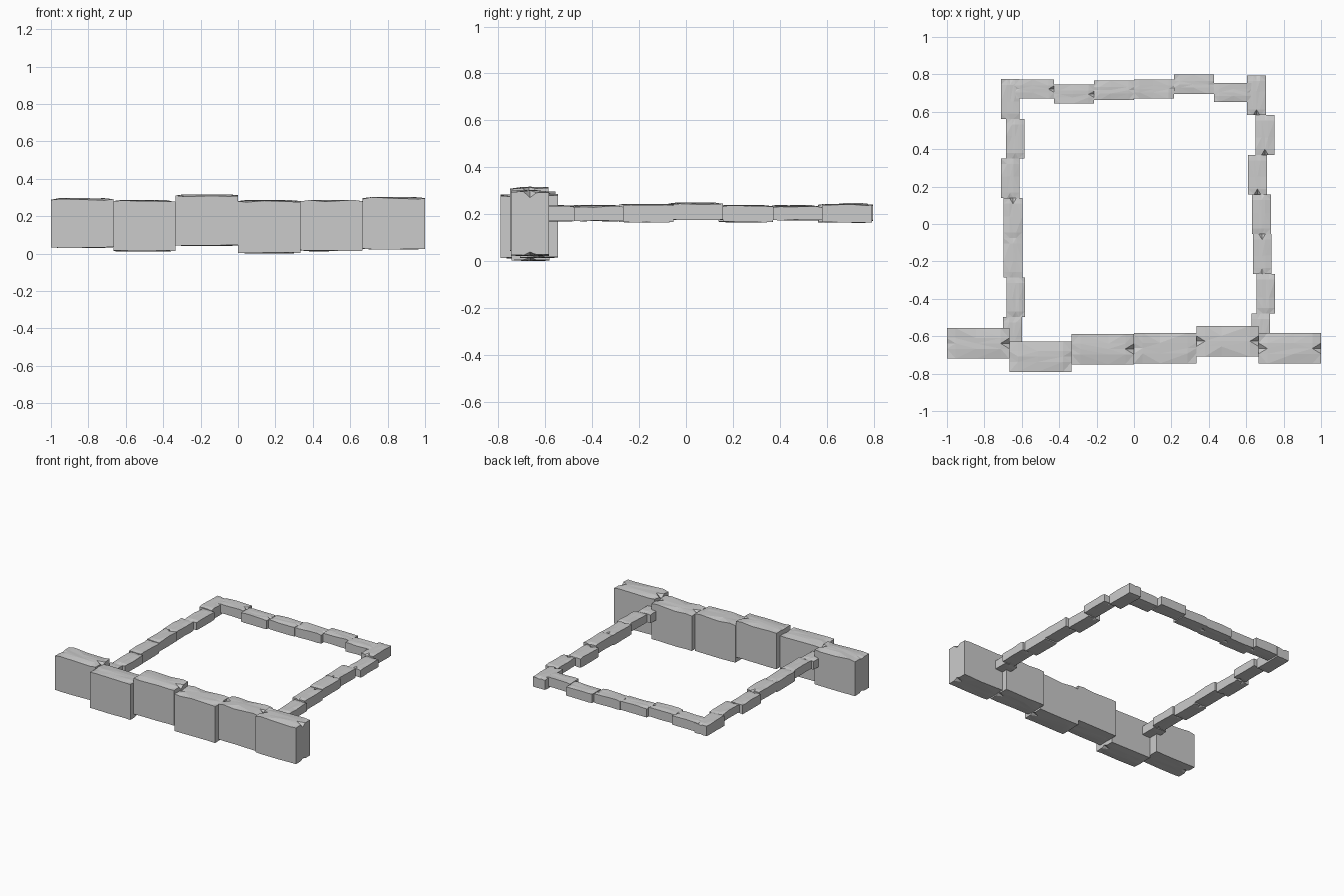
import bpy, bmesh, random
from mathutils import Vector

if "Cube" in bpy.data.objects:
    bpy.data.objects.remove(bpy.data.objects["Cube"])

random.seed(7)


def stone(name, x0, x1, y0, y1, z0, z1, chip):
    """Rough block: a cut-up box whose top and bottom rims are chipped inward."""
    bm = bmesh.new()
    bmesh.ops.create_cube(bm, size=2)
    long_axis = 0 if (x1 - x0) > (y1 - y0) else 1
    wide_axis = 1 - long_axis

    def cut(axis, t):
        n = Vector((0, 0, 0))
        n[axis] = 1
        bmesh.ops.bisect_plane(bm, geom=bm.verts[:] + bm.edges[:] + bm.faces[:],
                               plane_co=n * t, plane_no=n)

    for t in (-0.72, random.uniform(-0.2, 0.2), 0.72):
        cut(long_axis, t)
    for t in (-0.35, 0, 0.35):
        cut(wide_axis, t)

    lo, hi = Vector((x0, y0, z0)), Vector((x1, y1, z1))
    for v in bm.verts:
        u, w, h = v.co[long_axis], v.co[wide_axis], v.co.z
        end, rim = abs(u) > 0.99, abs(w) > 0.99
        drop = 0
        if end and abs(w) < 0.01:
            drop = chip * random.choice((0.5, 0.9, 1.8))   # notch in the end edge
        elif end:
            drop = chip * random.uniform(0.3, 0.7)
        elif rim:
            drop = chip * random.uniform(0.0, 0.7)
        else:
            drop = chip * random.uniform(0.0, 0.2)
        if h < 0:
            drop *= 0.5
        p = Vector([lo[i] + (hi[i] - lo[i]) * (v.co[i] + 1) / 2 for i in range(3)])
        p.z -= drop * (1 if h > 0 else -1)
        v.co = p
    bmesh.ops.triangulate(bm, faces=[f for f in bm.faces if abs(f.normal.z) > 0.5])
    bmesh.ops.recalc_face_normals(bm, faces=bm.faces[:])
    me = bpy.data.meshes.new(name)
    bm.to_mesh(me)
    bm.free()
    ob = bpy.data.objects.new(name, me)
    bpy.context.collection.objects.link(ob)


# Front wall of large stones: front y, bottom z, top z
wall = [(-0.72, 0.03, 0.297), (-0.79, 0.01, 0.287), (-0.75, 0.04, 0.317),
        (-0.745, 0.0, 0.287), (-0.708, 0.012, 0.287), (-0.747, 0.022, 0.303)]
for i, (y, z0, z1) in enumerate(wall):
    x = -1 + i / 3
    stone(f"wall_stone_{i + 1}", x, x + 1 / 3, y, y + 0.163, z0, z1, 0.018)

# Side rows of small stones, front to back: left x of each stone
sides = {"left": ([-0.70, -0.683, -0.697, -0.697, -0.712, -0.685, -0.712], -0.71),
         "right": ([0.627, 0.655, 0.635, 0.632, 0.61, 0.65, 0.605], -0.69)}
heights = [(0.17, 0.24), (0.17, 0.237), (0.162, 0.242), (0.172, 0.247),
           (0.168, 0.242), (0.174, 0.237), (0.166, 0.247)]
for side, (xs, start) in sides.items():
    for i, x in enumerate(xs):
        y = start + i * 0.212
        jit = random.uniform(-0.004, 0.004)
        z0, z1 = heights[i]
        stone(f"{side}_stone_{i + 1}", x, x + 0.1, y, y + 0.212,
              z0 + jit, z1 + jit, 0.011)

# Back row of small stones: left x, right x, front y
back = [(-0.64, -0.427, 0.67), (-0.427, -0.214, 0.643), (-0.214, 0, 0.664),
        (0, 0.214, 0.67), (0.214, 0.427, 0.695), (0.427, 0.63, 0.652)]
for i, (x0, x1, y) in enumerate(back):
    jit = random.uniform(-0.006, 0.006)
    stone(f"back_stone_{i + 1}", x0, x1, y, y + 0.103, 0.17 + jit, 0.243 + jit, 0.011)
